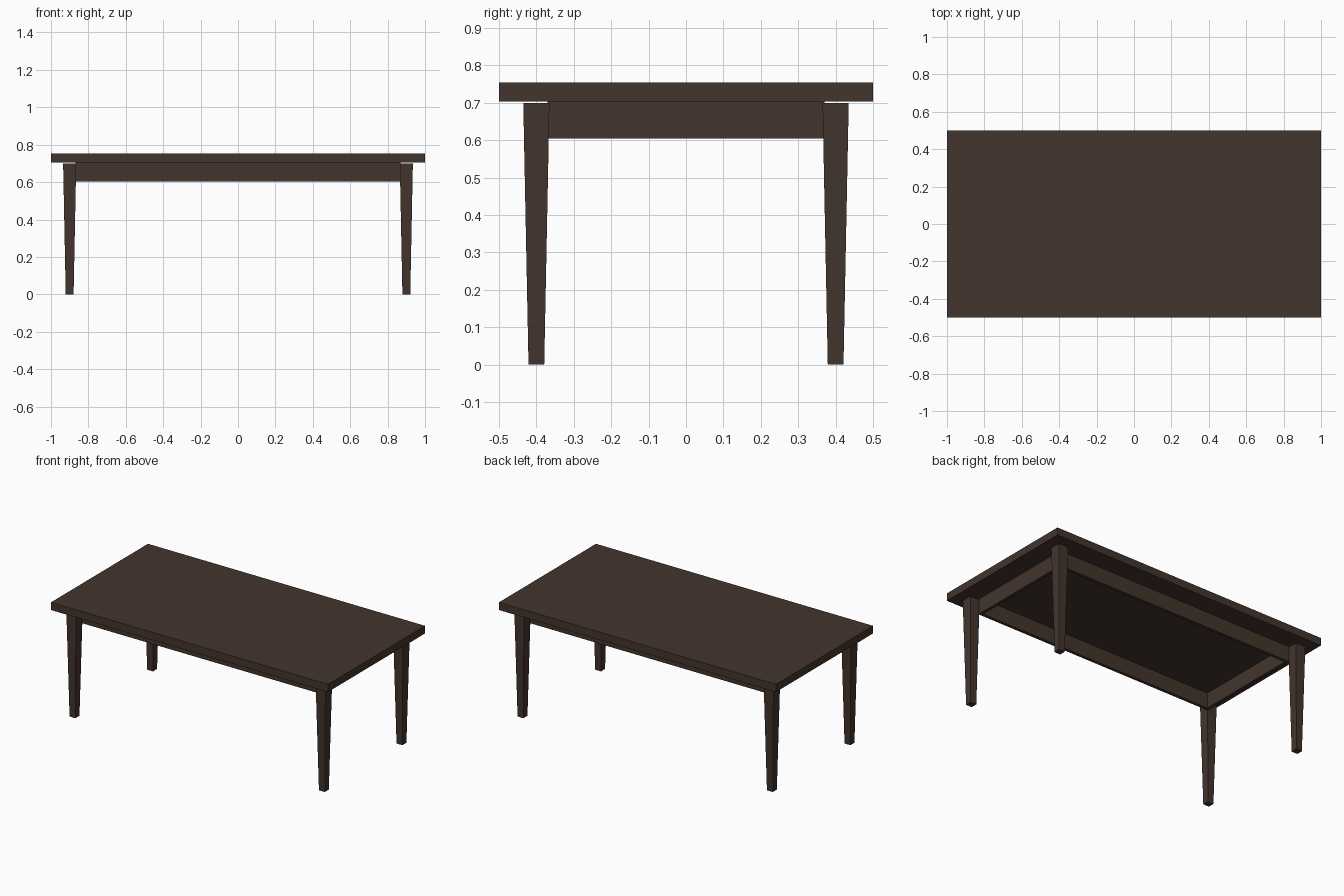
import bpy, bmesh
from mathutils import Vector

if "Cube" in bpy.data.objects:
    bpy.data.objects.remove(bpy.data.objects["Cube"])

wood = bpy.data.materials.new("dark_brown_wood")
wood.diffuse_color = (0.056, 0.035, 0.026, 1)
wood.use_nodes = True
wood.node_tree.nodes["Principled BSDF"].inputs["Base Color"].default_value = wood.diffuse_color


def tapered_box(name, x, y, z0, z1, bottom, top):
    """Box from z0 to z1 with (x, y) half sizes at the bottom and the top."""
    bm = bmesh.new()
    bmesh.ops.create_cube(bm, size=2)
    for v in bm.verts:
        hx, hy = top if v.co.z > 0 else bottom
        v.co = Vector((v.co.x * hx, v.co.y * hy, z1 if v.co.z > 0 else z0))
    mesh = bpy.data.meshes.new(name)
    bm.to_mesh(mesh)
    bm.free()
    mesh.materials.append(wood)
    ob = bpy.data.objects.new(name, mesh)
    ob.location = (x, y, 0)
    bpy.context.collection.objects.link(ob)
    return ob


def box(name, x, y, z0, z1, hx, hy):
    return tapered_box(name, x, y, z0, z1, (hx, hy), (hx, hy))


# Table top
box("table_top", 0, 0, 0.704, 0.754, 1.0, 0.5)

# Four tapered legs, ending just below the top
for sy, depth in ((-1, "front"), (1, "back")):
    for sx, side in ((-1, "left"), (1, "right")):
        tapered_box(f"{depth}_{side}_leg", 0.9 * sx, 0.4 * sy, 0, 0.70,
                    (0.021, 0.021), (0.035, 0.035))

# Apron frame between the legs
for s, depth, side in ((-1, "front", "left"), (1, "back", "right")):
    box(f"{depth}_apron", 0, 0.36 * s, 0.604, 0.704, 0.87, 0.01)
    box(f"{side}_apron", 0.86 * s, 0, 0.604, 0.704, 0.01, 0.35)
